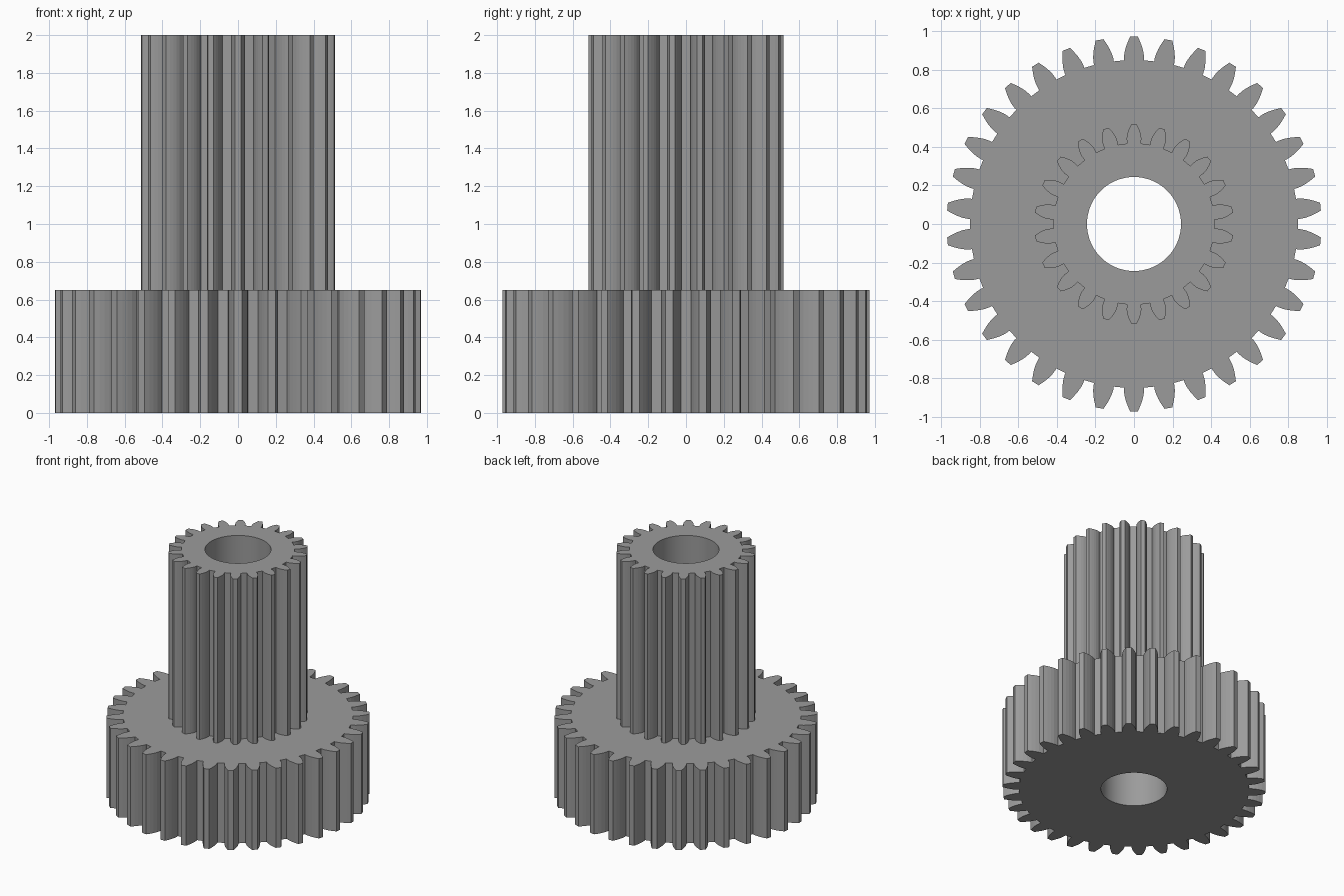
import bpy, bmesh, math

cube = bpy.data.objects.get("Cube")
if cube:
    bpy.data.objects.remove(cube, do_unlink=True)

HEIGHT, STEP = 2.0, 0.65       # total height, top of the wide gear
BORE_R, BORE_SEGS = 0.244, 72


def gear_outline(teeth, tip_r, flank_steps=5):
    """Involute spur gear outline with one tooth centred on +y."""
    module = 2 * tip_r / (teeth + 2)
    pitch_r = module * teeth / 2
    root_r = pitch_r - 1.25 * module
    pressure = math.radians(20)
    base_r = pitch_r * math.cos(pressure)
    base_half = math.pi / (2 * teeth) + math.tan(pressure) - pressure

    # one flank as (radius, half angle), root to tip
    flank = [(root_r, base_half)]
    for i in range(flank_steps):
        r = base_r + (tip_r - base_r) * i / (flank_steps - 1)
        a = math.acos(base_r / r)
        flank.append((r, base_half - (math.tan(a) - a)))
    tooth = [(r, -h) for r, h in flank] + [(r, h) for r, h in reversed(flank)]

    points = []
    for k in range(teeth):
        centre = math.pi / 2 + k * math.tau / teeth
        points += [(r * math.cos(centre + h), r * math.sin(centre + h)) for r, h in tooth]
    return points


def add_loop(bm, points, z):
    verts = [bm.verts.new((x, y, z)) for x, y in points]
    for a, b in zip(verts, verts[1:] + verts[:1]):
        bm.edges.new((a, b))
    return verts


def add_wall(bm, low, high, smooth=False):
    n = len(low)
    for i in range(n):
        j = (i + 1) % n
        face = bm.faces.new((low[i], low[j], high[j], high[i]))
        face.smooth = smooth


def add_flat_ring(bm, outer, inner):
    """Fill the flat area between two closed loops at the same height."""
    edges = [bm.edges.get((a, b)) for loop in (outer, inner)
             for a, b in zip(loop, loop[1:] + loop[:1])]
    bmesh.ops.triangle_fill(bm, use_beauty=True, edges=edges, normal=(0, 0, 1))


wide = gear_outline(34, 0.972)
narrow = gear_outline(22, 0.516)
bore = [(BORE_R * math.cos(i * math.tau / BORE_SEGS), BORE_R * math.sin(i * math.tau / BORE_SEGS))
        for i in range(BORE_SEGS)]

bm = bmesh.new()
wide_low, wide_high = add_loop(bm, wide, 0), add_loop(bm, wide, STEP)
narrow_low, narrow_high = add_loop(bm, narrow, STEP), add_loop(bm, narrow, HEIGHT)
bore_low, bore_high = add_loop(bm, bore, 0), add_loop(bm, bore, HEIGHT)

# underside, shoulder and top
add_flat_ring(bm, wide_low, bore_low)
add_flat_ring(bm, wide_high, narrow_low)
add_flat_ring(bm, narrow_high, bore_high)

# toothed walls and the round bore
add_wall(bm, wide_low, wide_high)
add_wall(bm, narrow_low, narrow_high)
add_wall(bm, bore_low, bore_high, smooth=True)
bmesh.ops.recalc_face_normals(bm, faces=bm.faces)

mesh = bpy.data.meshes.new("double_gear")
bm.to_mesh(mesh)
bm.free()
gear = bpy.data.objects.new("double_gear", mesh)
bpy.context.collection.objects.link(gear)

# plain grey material
grey = (0.33, 0.33, 0.33, 1)
mat = bpy.data.materials.new("mid_grey")
mat.use_nodes = True
mat.diffuse_color = grey
mat.node_tree.nodes["Principled BSDF"].inputs["Base Color"].default_value = grey
mesh.materials.append(mat)
